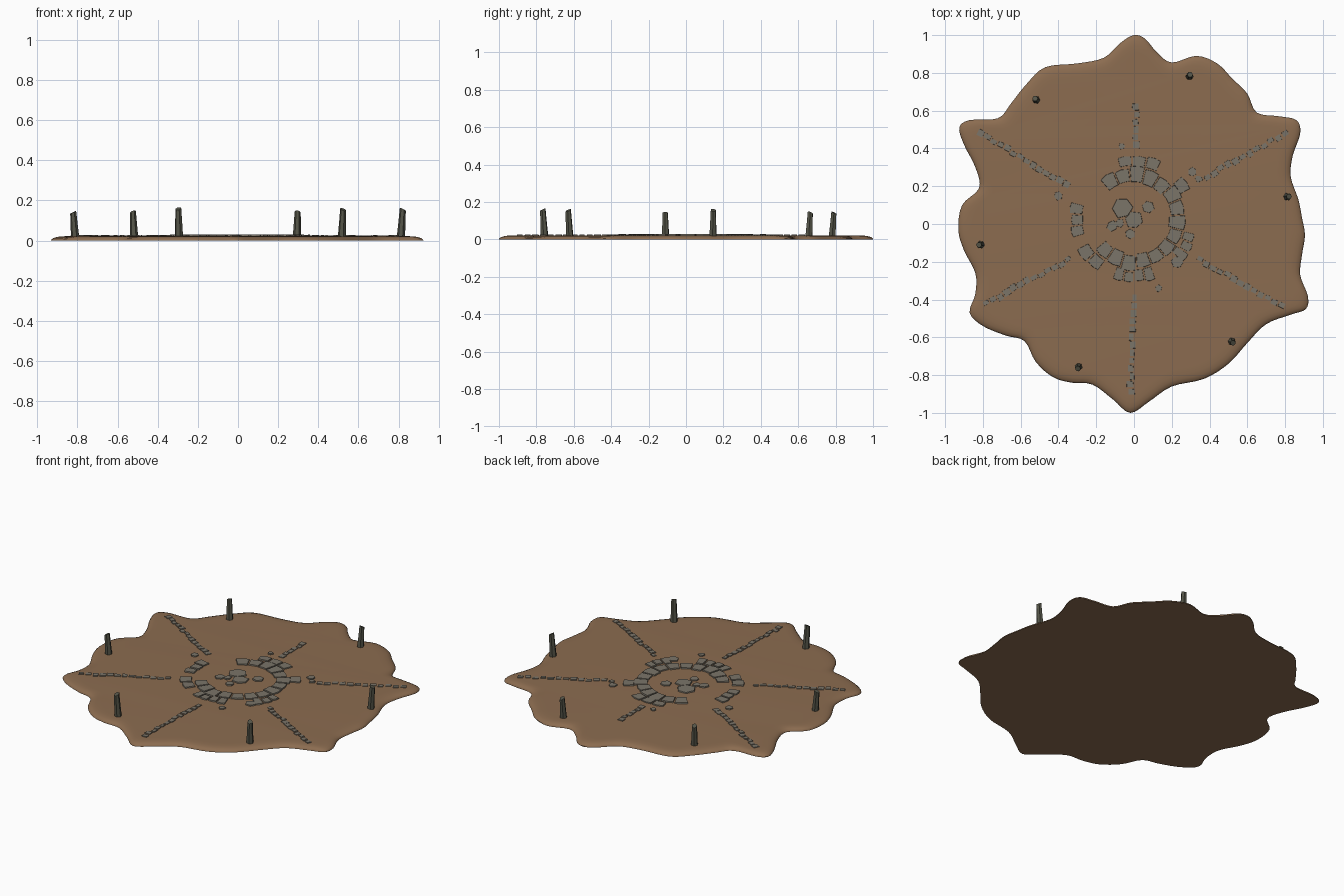
import bpy, bmesh, math, random
from mathutils import Vector

random.seed(7)
if "Cube" in bpy.data.objects:
    bpy.data.objects.remove(bpy.data.objects["Cube"])


def material(name, rgb):
    mat = bpy.data.materials.new(name)
    mat.use_nodes = True
    mat.diffuse_color = (*rgb, 1)
    mat.node_tree.nodes["Principled BSDF"].inputs["Base Color"].default_value = (*rgb, 1)
    return mat


earth = material("brown earth", (0.26, 0.15, 0.08))
paving = material("grey paving stone", (0.195, 0.175, 0.14))
dark_stone = material("dark post stone", (0.09, 0.09, 0.065))


def finish(bm, name, mat, smooth=False):
    bmesh.ops.recalc_face_normals(bm, faces=bm.faces)
    mesh = bpy.data.meshes.new(name)
    bm.to_mesh(mesh)
    bm.free()
    mesh.materials.append(mat)
    obj = bpy.data.objects.new(name, mesh)
    bpy.context.scene.collection.objects.link(obj)
    if smooth:
        bpy.ops.object.select_all(action="DESELECT")
        obj.select_set(True)
        bpy.context.view_layer.objects.active = obj
        bpy.ops.object.shade_smooth_by_angle(angle=math.radians(50))
    return obj


def bridge(bm, low, high):
    for i in range(len(low)):
        j = (i + 1) % len(low)
        bm.faces.new((low[i], low[j], high[j], high[i]))


# Ground: wavy outline in hundredths, smoothed, with a rounded rim
OUTLINE = [
    (0, 100), (6, 98), (12, 91), (20, 85.5), (33, 89), (44, 85), (52, 77), (60, 69),
    (65, 59), (77, 57), (86, 55), (88, 48), (84, 36), (83, 25), (87, 13), (89, 3),
    (90.5, -6), (89, -16), (88, -27), (92, -38), (91, -45), (83, -48), (70, -53),
    (60, -63), (50, -74), (37, -82), (20, -86), (8, -94), (-2, -100), (-11, -93),
    (-22, -85), (-33, -84), (-43, -81), (-52, -73), (-58, -62), (-68, -59),
    (-80, -54), (-87, -47), (-84, -37), (-84, -26), (-90, -14), (-93, -3), (-91, 10),
    (-82, 19), (-84, 30), (-90, 42), (-92.5, 51), (-87, 55), (-72, 56), (-65, 64),
    (-57, 74), (-47, 83), (-30, 85), (-16, 88), (-7, 96)]


def smooth_loop(points, steps):
    pts = [Vector(p) / 100 for p in points]
    out = []
    for i in range(len(pts)):
        a, b, c, d = (pts[(i + k) % len(pts)] for k in (-1, 0, 1, 2))
        for s in range(steps):
            t = s / steps
            out.append(b + (c - a) * t / 2 + (a * 2 - b * 5 + c * 4 - d) * t * t / 2
                       + (b * 3 - a - c * 3 + d) * t ** 3 / 2)
    return out


edge = smooth_loop(OUTLINE, 4)
bm = bmesh.new()
rings = []
for scale, z in ((1, 0), (1, 0.004), (0.99, 0.012), (0.97, 0.018), (0.945, 0.021), (0.91, 0.022)):
    rings.append([bm.verts.new((p.x * scale, p.y * scale, z)) for p in edge])
for low, high in zip(rings, rings[1:]):
    bridge(bm, low, high)
bm.faces.new(rings[0])
bm.faces.new(rings[-1])
finish(bm, "ground", earth, True)


# Paving: each stone is a low slab with a slightly narrower top
def slab(bm, corners, top, bottom=0.015):
    centre = sum(corners, Vector((0, 0))) / len(corners)
    low = [bm.verts.new((*p, bottom)) for p in corners]
    high = [bm.verts.new((*centre.lerp(p, 0.94), top + random.uniform(-0.001, 0.001)))
            for p in corners]
    bridge(bm, low, high)
    bm.faces.new(high)
    bm.faces.new(low)


def polar(radius, degrees):
    a = math.radians(degrees)
    return Vector((radius * math.cos(a), radius * math.sin(a) + 0.03))


def arc(bm, inner, outer, start, end, count):
    step = (end - start) / count
    for k in range(count):
        a, b = start + k * step + 0.7, start + (k + 1) * step - 0.7
        i, o = inner + random.uniform(-0.01, 0.01), outer + random.uniform(-0.012, 0.008)
        mid = (a + b) / 2
        slab(bm, [polar(i, a), polar(o, a), polar(o + 0.004, mid), polar(o, b),
                  polar(i, b), polar(i, mid)], 0.029)


bm = bmesh.new()
arc(bm, 0.195, 0.27, -142, 132, 15)
finish(bm, "inner_paving_ring", paving)

bm = bmesh.new()
for start, end, count in ((64, 106, 3), (27, 42, 1), (-42, -14, 3), (-110, -70, 4),
                          (165, 198, 3), (208, 236, 2)):
    arc(bm, 0.278, 0.338, start, end, count)
finish(bm, "outer_paving_ring", paving)


def pebble(bm, x, y, radius, top, sides=6):
    turn = random.uniform(0, 2)
    slab(bm, [Vector((x, y)) + Vector((math.cos(turn + k * math.tau / sides),
              math.sin(turn + k * math.tau / sides))) * radius * random.uniform(0.85, 1.1)
              for k in range(sides)], top)


# Loose stones in the middle and around the rings
bm = bmesh.new()
for x, y, r in ((0, 0.02, 0.05), (-0.06, 0.085, 0.058), (0.075, 0.09, 0.034),
                (-0.02, -0.055, 0.028), (-0.115, -0.01, 0.03), (-0.075, 0.005, 0.025),
                (-0.065, 0.41, 0.018), (0.31, 0.275, 0.026), (0.34, 0.24, 0.018),
                (-0.4, 0.15, 0.026), (0.13, -0.34, 0.02), (0.23, -0.2, 0.034)):
    pebble(bm, x, y, r, 0.029)
finish(bm, "loose_stones", paving)

# Six radiating lines of small stones
bm = bmesh.new()
for x0, y0, x1, y1 in ((0.005, 0.4, 0.01, 0.64), (0, -0.37, -0.02, -0.91),
                       (0.33, 0.22, 0.82, 0.49), (-0.34, 0.2, -0.83, 0.49),
                       (-0.33, -0.18, -0.8, -0.43), (0.33, -0.18, 0.8, -0.44)):
    start, end = Vector((x0, y0)), Vector((x1, y1))
    along = (end - start).normalized()
    side = Vector((-along.y, along.x))
    count = round((end - start).length / 0.042)
    for k in range(count):
        c = start.lerp(end, (k + 0.5) / count) + side * random.uniform(-0.007, 0.007)
        u, v = along * random.uniform(0.015, 0.02), side * random.uniform(0.012, 0.02)
        slab(bm, [c - u - v, c + u - v * 0.9, c + u * 0.9 + v, c - u + v * 0.85], 0.026)
finish(bm, "radial_stone_lines", paving)

# Standing posts: tapered, leaning outwards, with slanted tops
for n, (x, y, height) in enumerate(((0.295, 0.785, 0.15), (-0.52, 0.66, 0.15),
                                    (0.815, 0.145, 0.163), (-0.815, -0.11, 0.148),
                                    (0.52, -0.625, 0.162), (-0.295, -0.76, 0.166))):
    bm = bmesh.new()
    out = Vector((x, y)).normalized()
    loops = []
    for t, width in ((0, 0.021), (0.5, 0.018), (1, 0.015)):
        ring = []
        for k in range(6):
            a = k * math.tau / 6 + n
            d = Vector((math.cos(a), math.sin(a))) * width
            p = Vector((x, y)) + d + out * 0.01 * (t - 0.4)
            slant = t * (0.007 - d.dot(out) * 0.5 - 0.007) if t == 1 else 0
            z = 0.015 + (height - 0.022) * t + slant
            ring.append(bm.verts.new((p.x, p.y, z)))
        loops.append(ring)
    for low, high in zip(loops, loops[1:]):
        bridge(bm, low, high)
    bm.faces.new(loops[0])
    bm.faces.new(loops[-1])
    finish(bm, f"standing_post_{n + 1}", dark_stone)
